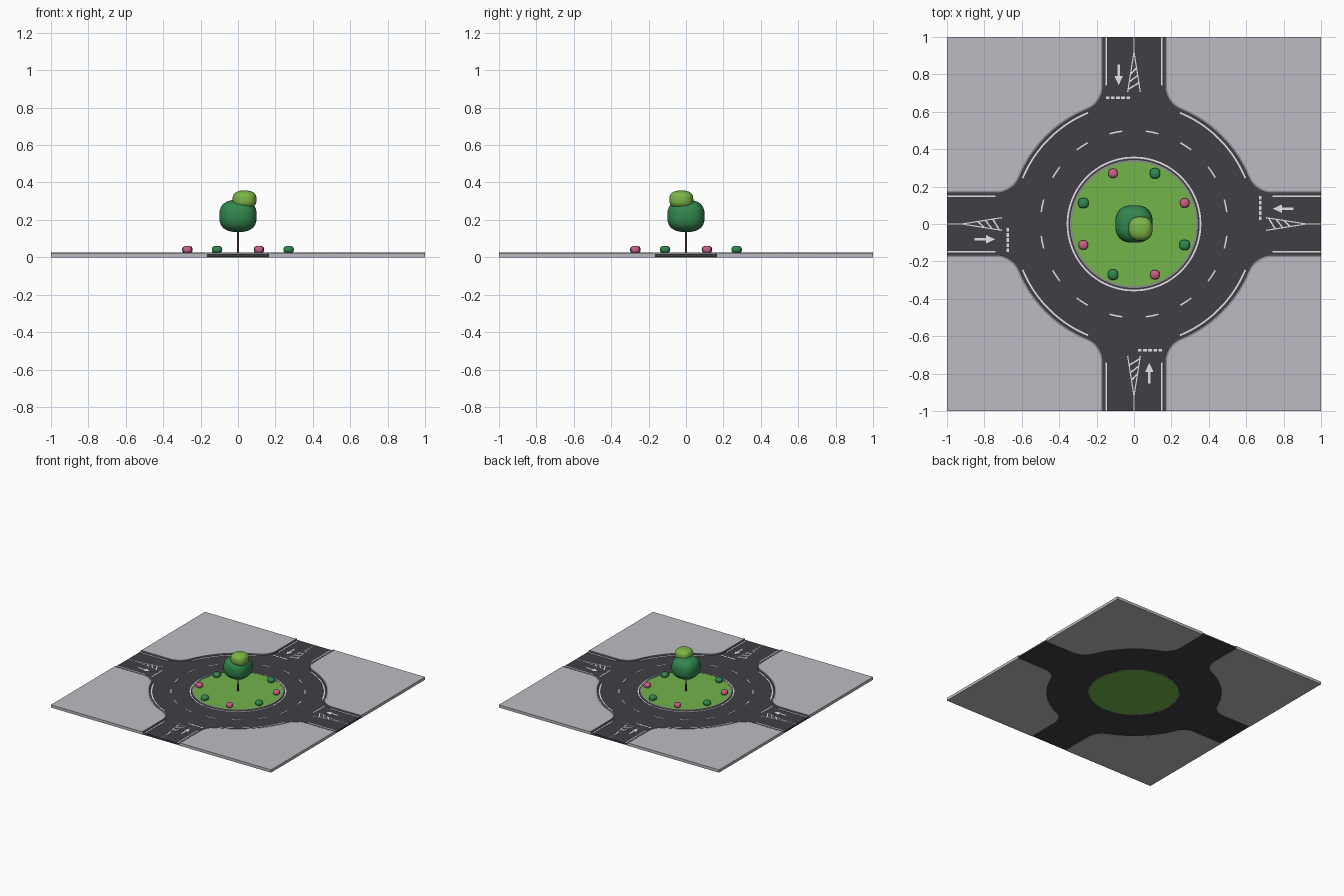
import bpy, bmesh, math
from mathutils import Vector, Matrix

if "Cube" in bpy.data.objects:
    bpy.data.objects.remove(bpy.data.objects["Cube"])

HALF, RING, FIL = 0.165, 0.66, 0.14          # road half width, ring radius, corner fillet
ROAD_Z, PAVE_Z, KERB_Z = 0.016, 0.023, 0.025
CX = HALF + FIL
CY = math.sqrt((RING + FIL) ** 2 - CX ** 2)


def material(name, rgb):
    m = bpy.data.materials.new(name)
    m.diffuse_color = (*rgb, 1)
    m.use_nodes = True
    m.node_tree.nodes["Principled BSDF"].inputs["Base Color"].default_value = m.diffuse_color
    return m


asphalt = material("asphalt", (0.050, 0.050, 0.060))
paving = material("paving grey", (0.50, 0.50, 0.54))
kerbstone = material("kerb grey", (0.26, 0.26, 0.29))
white = material("marking white", (0.78, 0.78, 0.80))
grass = material("grass green", (0.17, 0.46, 0.07))
leaf_dark = material("dark leaf", (0.03, 0.24, 0.075))
leaf_light = material("light leaf", (0.20, 0.46, 0.06))
blossom = material("blossom pink", (0.62, 0.11, 0.25))
bark = material("bark", (0.10, 0.025, 0.035))


def finish(name, bm, mat, smooth=False):
    bmesh.ops.recalc_face_normals(bm, faces=bm.faces)
    me = bpy.data.meshes.new(name)
    bm.to_mesh(me)
    bm.free()
    me.materials.append(mat)
    if smooth:
        me.shade_smooth()
    ob = bpy.data.objects.new(name, me)
    bpy.context.collection.objects.link(ob)
    return ob


def add_prism(bm, pts, z0, z1):
    low = [bm.verts.new((x, y, z0)) for x, y in pts]
    high = [bm.verts.new((x, y, z1)) for x, y in pts]
    bm.faces.new(low)
    bm.faces.new(high)
    n = len(pts)
    for i in range(n):
        j = (i + 1) % n
        bm.faces.new((low[i], low[j], high[j], high[i]))


def add_band(bm, a, b, z0, z1, closed=False):
    """Solid strip between two matching paths."""
    rows = [[bm.verts.new((x, y, z)) for x, y in p]
            for p, z in ((a, z0), (a, z1), (b, z1), (b, z0))]
    n = len(a)
    for i in range(n if closed else n - 1):
        j = (i + 1) % n
        for k in range(4):
            r, s = rows[k], rows[(k + 1) % 4]
            bm.faces.new((r[i], r[j], s[j], s[i]))
    if not closed:
        bm.faces.new([r[0] for r in rows])
        bm.faces.new([r[-1] for r in rows])


def arc(cx, cy, r, a0, a1, n):
    return [(cx + r * math.cos(math.radians(a0 + (a1 - a0) * i / n)),
             cy + r * math.sin(math.radians(a0 + (a1 - a0) * i / n))) for i in range(n + 1)]


def circle(r, n=96):
    return arc(0, 0, r, 0, 360, n)[:-1]


TILT = math.degrees(math.atan2(CY, CX))


def corner_path(d):
    """Road edge round one corner, shifted d towards the road."""
    fillet = arc(CX, CY, FIL + d, 180, 180 + TILT, 10)
    ring = arc(0, 0, RING - d, TILT, 90 - TILT, 20)[1:-1]
    first = [(HALF - d, 1.0)] + fillet
    return first + ring + [(y, x) for x, y in reversed(first)]


def turn(pts, k):
    for _ in range(k):
        pts = [(y, -x) for x, y in pts]
    return pts


def bar(p, q, w):
    """Flat rectangle of width w from p to q."""
    p, q = Vector(p), Vector(q)
    d = (q - p).normalized()
    s = Vector((-d.y, d.x)) * w / 2
    return [tuple(v) for v in (p + s, q + s, q - s, p - s)]


# Road slab
bm = bmesh.new()
add_prism(bm, [p for k in range(4) for p in turn(corner_path(0), k)], 0.002, ROAD_Z)
finish("road", bm, asphalt)

# Four paved corners and their kerbs
pave, kerb = bmesh.new(), bmesh.new()
for k in range(4):
    add_prism(pave, turn(corner_path(-0.002) + [(1, 1)], k), 0, PAVE_Z)
    add_band(kerb, turn(corner_path(0), k), turn(corner_path(-0.011), k), 0.002, KERB_Z)
finish("pavement", pave, paving)
finish("kerb", kerb, kerbstone)

# Central island
bm = bmesh.new()
add_prism(bm, circle(0.336), 0, PAVE_Z)
finish("island_grass", bm, grass)
bm = bmesh.new()
add_band(bm, circle(0.333), circle(0.345), 0.002, KERB_Z, closed=True)
finish("island_kerb", bm, kerbstone)

# Painted markings
paint = bmesh.new()
Z0, Z1 = ROAD_Z - 0.002, ROAD_Z + 0.0015
add_band(paint, circle(0.351), circle(0.360), Z0, Z1, closed=True)
for i in range(16):                                   # ring lane dashes
    a = 11.25 + 22.5 * i
    add_band(paint, arc(0, 0, 0.496, a - 4, a + 4, 4), arc(0, 0, 0.504, a - 4, a + 4, 4), Z0, Z1)

# Markings of the leg towards -y, repeated round the ring
shapes = [bar((s * 0.149, -1), (s * 0.149, -CY), 0.009) for s in (-1, 1)]
shapes += [bar((0.021 + 0.0275 * i, -0.675), (0.041 + 0.0275 * i, -0.675), 0.015) for i in range(5)]
shapes.append([(0.075, -0.852), (0.089, -0.852), (0.089, -0.79), (0.104, -0.79),
               (0.082, -0.742), (0.060, -0.79), (0.075, -0.79)])
shapes.append(bar((0, -1), (0, -0.915), 0.006))
shapes += [bar((0, -0.92), (s * 0.034, -0.705), 0.006) for s in (-1, 1)]
for y in (-0.755, -0.795, -0.835):                    # hatching inside the splitter wedge
    w0 = 0.034 * (y + 0.92) / 0.215
    w1 = 0.034 * (y + 0.035 + 0.92) / 0.215
    shapes.append(bar((-w0, y), (w1, y + 0.035), 0.008))
for k in range(4):
    for s in shapes:
        add_prism(paint, turn(s, k), Z0, Z1)
    a0, a1 = TILT - 90 * k, 90 - TILT - 90 * k        # outer edge line
    add_band(paint, arc(0, 0, RING - 0.021, a0, a1, 24), arc(0, 0, RING - 0.012, a0, a1, 24), Z0, Z1)
finish("road_markings", paint, white)


def foliage(name, centre, size, mat, detail=3, power=2.6):
    """Softly squared ball."""
    bm = bmesh.new()
    bmesh.ops.create_icosphere(bm, subdivisions=detail, radius=1)
    for v in bm.verts:
        v.co /= sum(abs(c) ** power for c in v.co) ** (1 / power)
        v.co = Vector(c * s for c, s in zip(v.co, size)) + Vector(centre)
    finish(name, bm, mat, smooth=True)


# Tree
bm = bmesh.new()
bmesh.ops.create_cone(bm, cap_ends=True, segments=12, radius1=0.006, radius2=0.005, depth=0.16,
                      matrix=Matrix.Translation((0, 0, 0.095)))
finish("tree_trunk", bm, bark)
foliage("tree_crown", (0, 0, 0.221), (0.1, 0.1, 0.086), leaf_dark, 4)
foliage("tree_crown_top", (0.035, -0.025, 0.308), (0.064, 0.064, 0.049), leaf_light, 4)

# Ring of bushes and flowers
for i in range(8):
    a = math.radians(22.5 + 45 * i)
    x, y = 0.293 * math.cos(a), 0.293 * math.sin(a)
    if i % 2:
        foliage("bush", (x, y, 0.041), (0.028, 0.028, 0.02), leaf_dark)
    else:
        foliage("flower_bush", (x, y, 0.041), (0.025, 0.025, 0.02), blossom)
